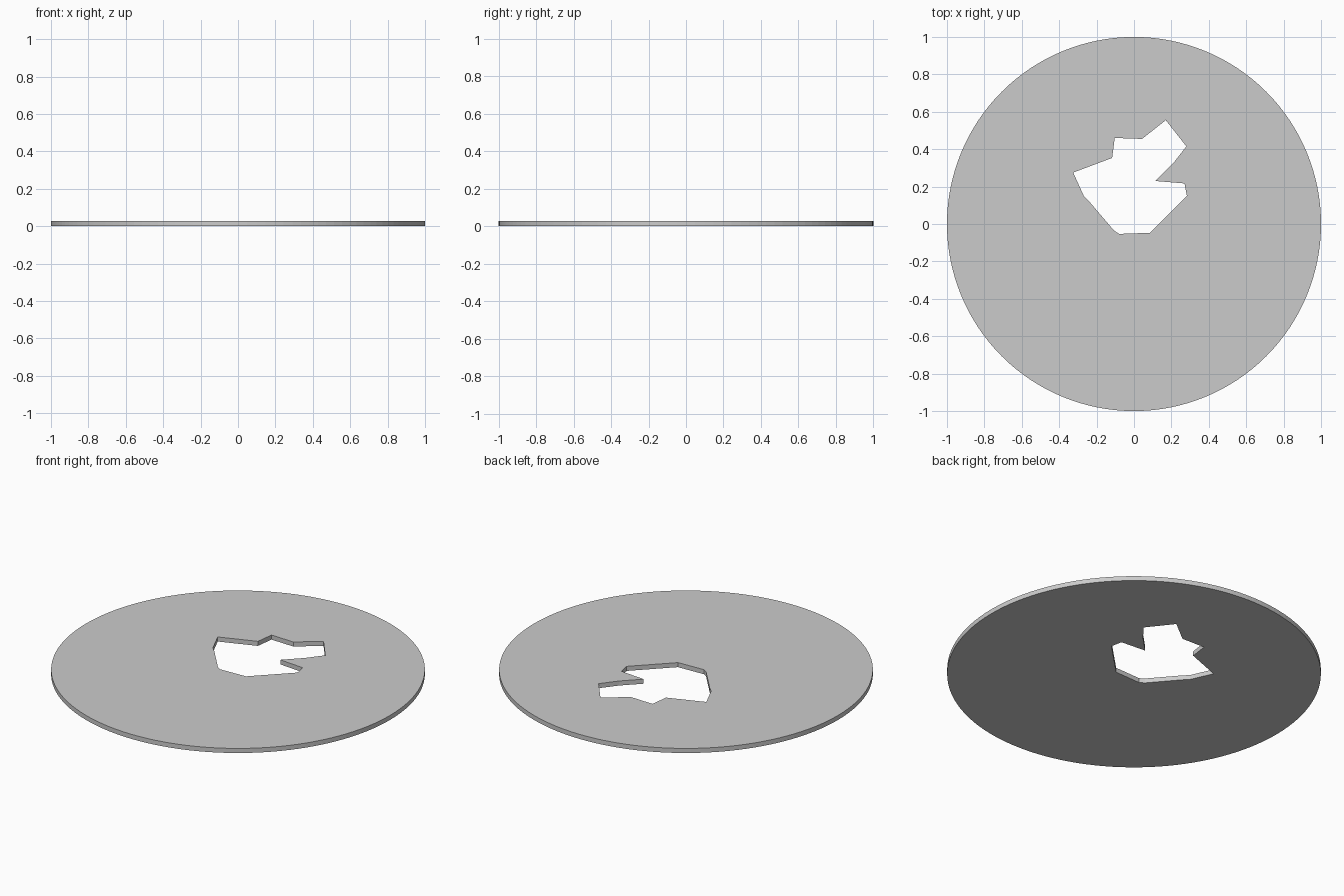
import bpy, bmesh, math

if "Cube" in bpy.data.objects:
    bpy.data.objects.remove(bpy.data.objects["Cube"])

THICK = 0.027
SIDES = 128

# Jagged opening outline (x, y)
HOLE = [(0.17, 0.555), (0.28, 0.415), (0.21, 0.325), (0.115, 0.23),
        (0.27, 0.217), (0.283, 0.15), (0.085, -0.047), (-0.08, -0.053),
        (-0.107, -0.035), (-0.235, 0.115), (-0.267, 0.147),
        (-0.325, 0.275), (-0.117, 0.353), (-0.103, 0.46), (0.043, 0.455)]
RIM = [(math.cos(2 * math.pi * i / SIDES), math.sin(2 * math.pi * i / SIDES))
       for i in range(SIDES)]


def add_loop(bm, points):
    verts = [bm.verts.new((x, y, 0)) for x, y in points]
    return [bm.edges.new((v, verts[i - 1])) for i, v in enumerate(verts)]


# Flat disc with the opening left unfilled
bm = bmesh.new()
edges = add_loop(bm, RIM) + add_loop(bm, HOLE)
bmesh.ops.triangle_fill(bm, edges=edges, use_beauty=True, normal=(0, 0, 1))
bm.normal_update()
for f in bm.faces:
    if f.normal.z < 0:
        f.normal_flip()

mesh = bpy.data.meshes.new("disc")
bm.to_mesh(mesh)
bm.free()
disc = bpy.data.objects.new("disc", mesh)
bpy.context.collection.objects.link(disc)

# Thickness, growing upward from the ground
solid = disc.modifiers.new("thickness", "SOLIDIFY")
solid.thickness = THICK
solid.offset = 1
